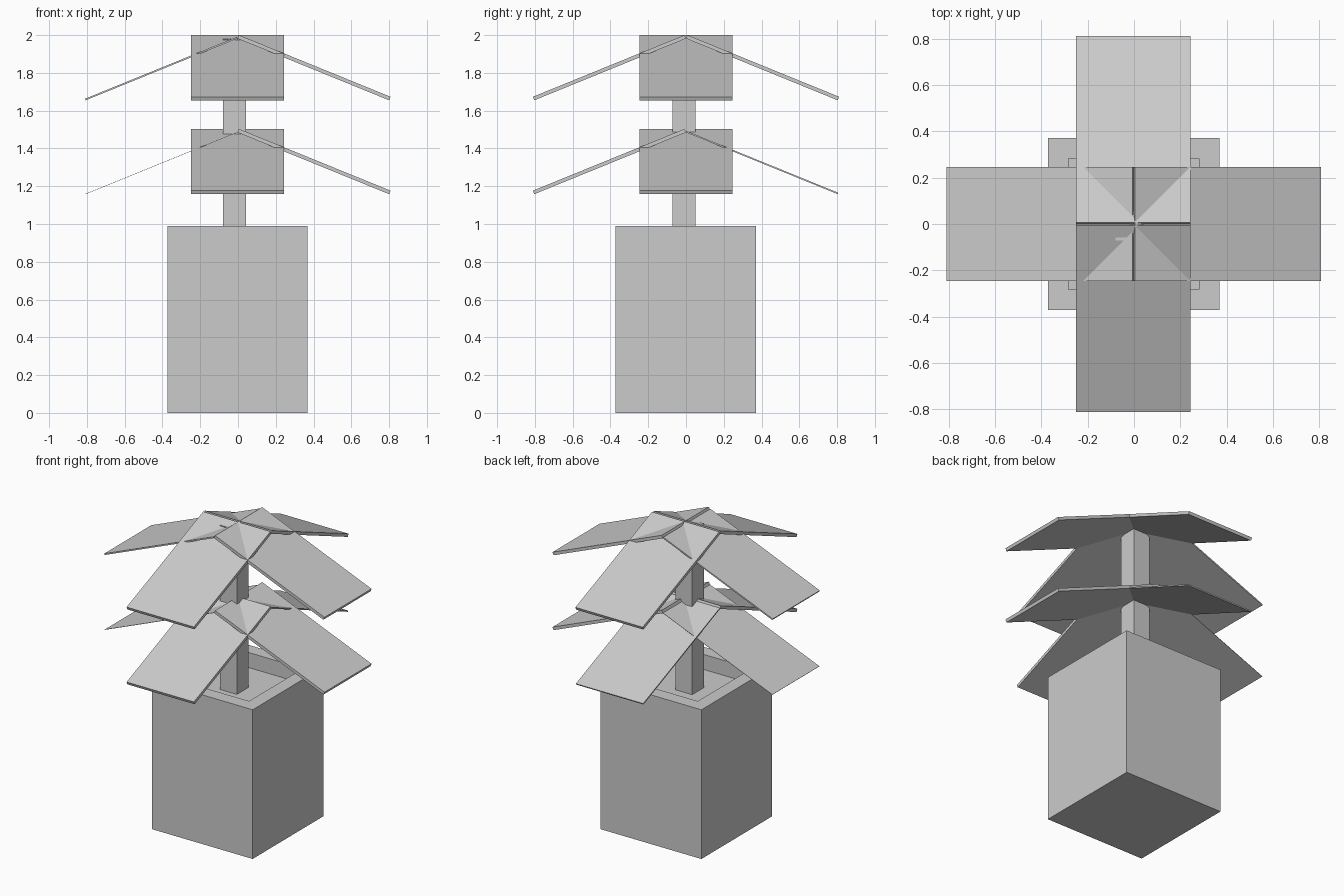
import bpy, bmesh, math
from mathutils import Matrix

if "Cube" in bpy.data.objects:
    bpy.data.objects.remove(bpy.data.objects["Cube"])


def finish(name, bm):
    bmesh.ops.recalc_face_normals(bm, faces=bm.faces)
    mesh = bpy.data.meshes.new(name)
    bm.to_mesh(mesh)
    bm.free()
    obj = bpy.data.objects.new(name, mesh)
    bpy.context.collection.objects.link(obj)
    return obj


def box(x0, x1, y0, y1, z0, z1):
    bm = bmesh.new()
    bmesh.ops.create_cube(bm, size=1)
    bmesh.ops.scale(bm, vec=(x1 - x0, y1 - y0, z1 - z0), verts=bm.verts)
    bmesh.ops.translate(bm, vec=((x0 + x1) / 2, (y0 + y1) / 2, (z0 + z1) / 2), verts=bm.verts)
    return bm


# Square pot: top face inset for the rim, then sunk to the soil level
bm = box(-0.372, 0.368, -0.372, 0.37, 0, 0.99)
bm.faces.ensure_lookup_table()
top = max(bm.faces, key=lambda f: f.calc_center_median().z)
bmesh.ops.inset_region(bm, faces=[top], thickness=0.125)
sunk = bmesh.ops.extrude_face_region(bm, geom=[top])
verts = [g for g in sunk["geom"] if isinstance(g, bmesh.types.BMVert)]
bmesh.ops.translate(bm, vec=(0, 0, -0.1), verts=verts)
if top.is_valid:
    bmesh.ops.delete(bm, geom=[top], context='FACES_ONLY')
finish("pot", bm)

# Square stem, its top corner just poking through the upper leaves
finish("stem", box(-0.08, 0.042, -0.072, 0.05, 0.885, 1.98))


def leaf(name, turn, ridge_z, thick):
    """Sloping plate from the ridge outwards, turned about z."""
    run, drop, half = 0.803, 0.327, 0.247
    length = math.hypot(run, drop)
    nx, nz = drop / length * thick, run / length * thick
    profile = [(0, 0), (run, -drop), (run + nx, -drop + nz), (nx, nz)]
    bm = bmesh.new()
    face = bm.faces.new([bm.verts.new((x, -half, z + ridge_z)) for x, z in profile])
    ext = bmesh.ops.extrude_face_region(bm, geom=[face])
    verts = [g for g in ext["geom"] if isinstance(g, bmesh.types.BMVert)]
    bmesh.ops.translate(bm, vec=(0, 2 * half, 0), verts=verts)
    bm.transform(Matrix.Rotation(math.radians(turn), 4, 'Z'))
    bm.transform(Matrix.Translation((-0.003, 0, 0)))
    finish(name, bm)


# Two tiers of four leaves; a few leaves are thinner
tiers = {"upper": (1.982, (0.02, 0.02, 0.009, 0.02)),
         "lower": (1.485, (0.02, 0.008, 0.002, 0.02))}
for tier, (z, thicknesses) in tiers.items():
    for i, side in enumerate(("right", "back", "left", "front")):
        leaf(f"{tier}_{side}_leaf", 90 * i, z, thicknesses[i])
